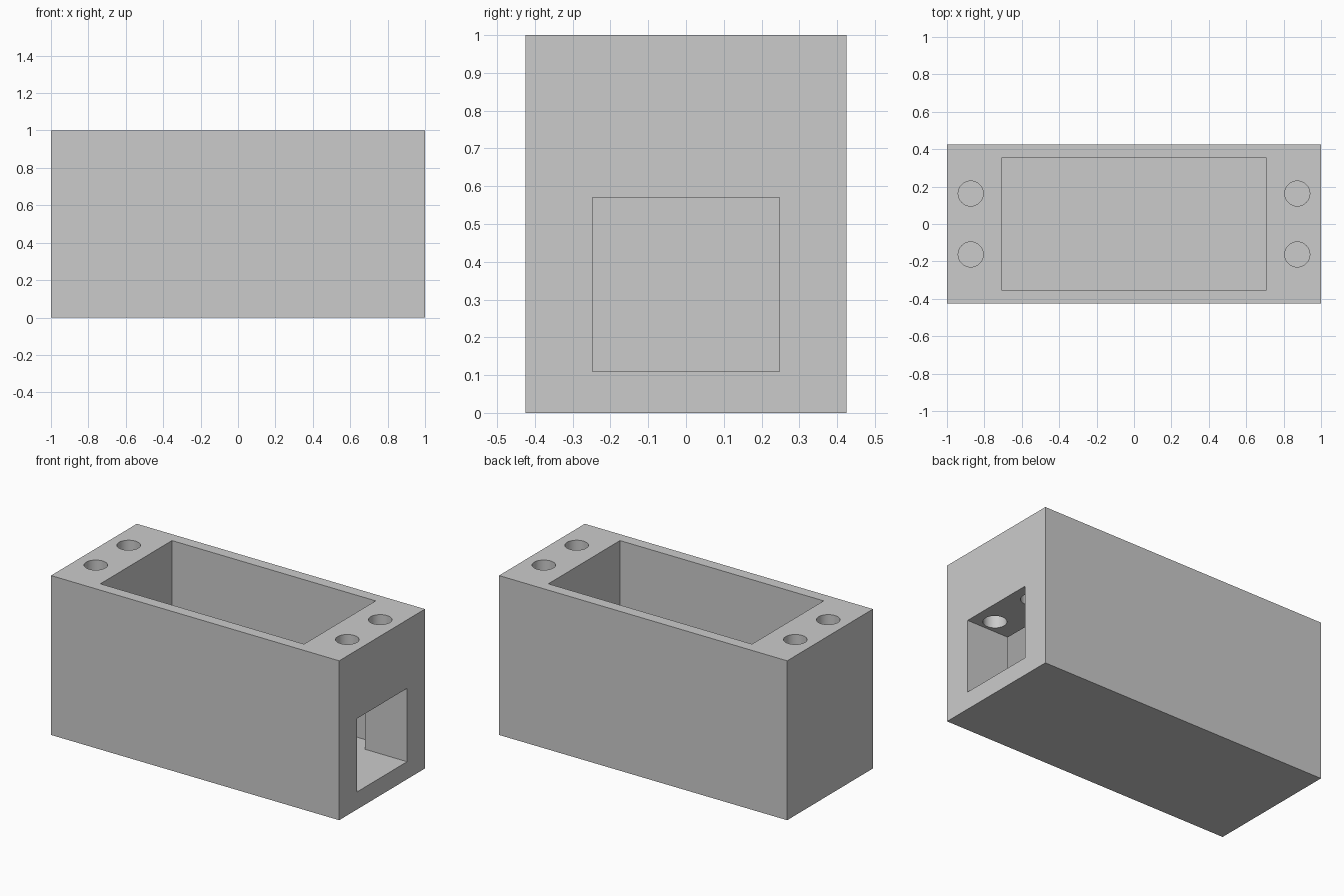
import bpy
import math

default = bpy.data.objects.get("Cube")
if default:
    bpy.data.objects.remove(default, do_unlink=True)

# Single flat colour
grey = bpy.data.materials.new("light_grey")
grey.use_nodes = True
colour = (0.6, 0.6, 0.6, 1)
grey.diffuse_color = colour
grey.node_tree.nodes["Principled BSDF"].inputs["Base Color"].default_value = colour


def box(name, low, high):
    """Box between two opposite corners."""
    centre = [(a + b) / 2 for a, b in zip(low, high)]
    bpy.ops.mesh.primitive_cube_add(size=1, location=centre)
    obj = bpy.context.object
    obj.name = name
    obj.scale = [b - a for a, b in zip(low, high)]
    bpy.ops.object.transform_apply(location=True, rotation=False, scale=True)
    obj.data.materials.append(grey)
    return obj


def bore(name, x, y, low, high, radius):
    """Upright round cutter."""
    bpy.ops.mesh.primitive_cylinder_add(
        vertices=48, radius=radius, depth=high - low, location=(x, y, (low + high) / 2))
    obj = bpy.context.object
    obj.name = name
    obj.data.materials.append(grey)
    return obj


def cut(target, cutter):
    """Subtract the cutter and remove it."""
    cutter.hide_render = True
    mod = target.modifiers.new("cut", "BOOLEAN")
    mod.operation = "DIFFERENCE"
    mod.solver = "EXACT"
    mod.object = cutter
    bpy.context.view_layer.objects.active = target
    bpy.ops.object.modifier_apply(modifier=mod.name)
    bpy.data.objects.remove(cutter, do_unlink=True)


FLOOR = 0.11

# Solid outer block
housing = box("housing", (-1, -0.425, 0), (1, 0.425, 1))

# Open-topped main cavity
cut(housing, box("cavity_cutter", (-0.707, -0.355, FLOOR), (0.707, 0.355, 1.1)))

# Window through the left end wall, level with the cavity floor
cut(housing, box("window_cutter", (0.5, -0.248, FLOOR), (1.1, 0.248, 0.57)))

# Two bolt holes in each end block
for x in (-0.873, 0.873):
    for y in (-0.163, 0.163):
        cut(housing, bore("bolt_hole_cutter", x, y, 0.5, 1.1, 0.067))

# Smooth bores, crisp edges
bpy.ops.object.select_all(action="DESELECT")
housing.select_set(True)
bpy.context.view_layer.objects.active = housing
bpy.ops.object.shade_smooth_by_angle(angle=math.radians(30))
